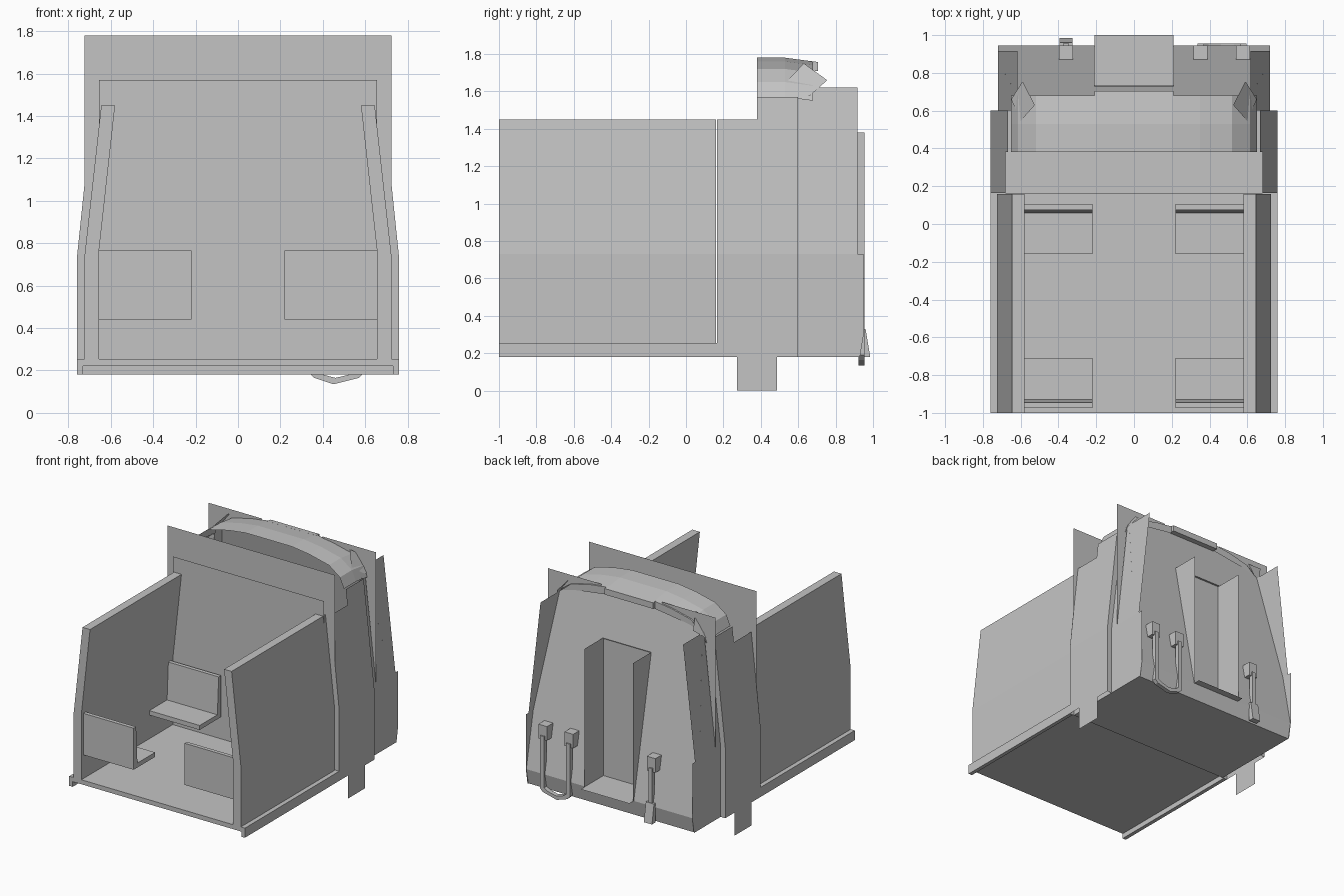
import bpy, bmesh
from mathutils import Vector

cube = bpy.data.objects.get("Cube")
if cube:
    bpy.data.objects.remove(cube, do_unlink=True)

grey = bpy.data.materials.new("plain grey")
grey.use_nodes = True
GREY = (0.55, 0.55, 0.55, 1)
grey.diffuse_color = GREY
grey.node_tree.nodes["Principled BSDF"].inputs["Base Color"].default_value = GREY


def build(name, polys, depth=None, mirror=False):
    """Object from flat polygons, optionally extruded by a vector and mirrored in x."""
    bm = bmesh.new()
    for poly in polys:
        face = bm.faces.new([bm.verts.new(p) for p in poly])
        if depth:
            ext = bmesh.ops.extrude_face_region(bm, geom=[face], use_keep_orig=True)
            moved = [g for g in ext["geom"] if isinstance(g, bmesh.types.BMVert)]
            bmesh.ops.translate(bm, verts=moved, vec=Vector(depth))
    if mirror:
        dup = bmesh.ops.duplicate(bm, geom=bm.verts[:] + bm.edges[:] + bm.faces[:])["geom"]
        for v in dup:
            if isinstance(v, bmesh.types.BMVert):
                v.co.x = -v.co.x
        bmesh.ops.reverse_faces(bm, faces=[f for f in dup if isinstance(f, bmesh.types.BMFace)])
    if depth:
        bmesh.ops.recalc_face_normals(bm, faces=bm.faces[:])
    mesh = bpy.data.meshes.new(name)
    bm.to_mesh(mesh)
    bm.free()
    mesh.materials.append(grey)
    ob = bpy.data.objects.new(name, mesh)
    bpy.context.scene.collection.objects.link(ob)


def box(name, x, y, z, mirror=False):
    base = [(x[0], y[0], z[0]), (x[1], y[0], z[0]), (x[1], y[1], z[0]), (x[0], y[1], z[0])]
    build(name, [base], (0, 0, z[1] - z[0]), mirror)


def at_y(y, pts):
    return [(x, y, z) for x, z in pts]


def whole(half):
    """Full symmetric outline from its right half."""
    return half + [(-x, z) for x, z in reversed(half)]


# Saloon floor between deeper side sills, and the cab floor
box("saloon_floor", (-0.73, 0.73), (-1, 0.165), (0.22, 0.255))
box("side_sill", (0.73, 0.76), (-1, 0.165), (0.18, 0.255), True)
box("cab_floor", (-0.72, 0.72), (0.165, 0.92), (0.18, 0.22))

# Saloon side walls, leaning in above the waist
wall = [(0.655, 0.255), (0.725, 0.255), (0.725, 0.73), (0.645, 1.45), (0.58, 1.45), (0.655, 0.77)]
build("saloon_wall", [at_y(-1, wall)], (0, 1.16, 0), True)

# Bulkhead and its inner lining
outline = [(0.76, 0.18), (0.76, 0.73), (0.725, 1.07), (0.725, 1.78)]
build("bulkhead", [at_y(0.165, whole(outline))])
build("bulkhead_lining", [at_y(0.13, whole([(0.655, 0.255), (0.655, 1.57)]))])

# Seats: cushion and back, facing each other
for label, y0, d in (("front", -0.975, 1), ("rear", 0.105, -1)):
    section = [(0, 0.44), (0.265, 0.44), (0.265, 0.475), (0.046, 0.475),
               (0.03, 0.765), (0, 0.765)]
    build(label + "_seat", [[(0.22, y0 + d * a, z) for a, z in section]], (0.435, 0, 0), True)


# Outer cab skins beside the doors, with hanging steps
def skin1_x(z):
    return 0.76 - max(0, z - 0.73) * 0.111


lower = [(0.165, 0.18), (0.273, 0.18), (0.273, 0), (0.487, 0), (0.487, 0.18),
         (0.6, 0.18), (0.6, 0.73), (0.165, 0.73)]
upper = [(0.165, 0.73), (0.6, 0.73), (0.6, 1.57), (0.38, 1.57), (0.38, 1.45), (0.165, 1.45)]
build("door_skin", [[(skin1_x(z), y, z) for y, z in p] for p in (lower, upper)], mirror=True)

# Strip joining the door skin to the nose side
build("door_pillar", [at_y(0.6, [(0.72, 0.18), (0.76, 0.18), (0.76, 0.73),
                                 (0.667, 1.57), (0.623, 1.57), (0.72, 0.73)])], mirror=True)


# Nose side skins running past the sloping end
def skin2_x(z):
    return 0.72 - max(0, z - 0.73) * 0.116


low = [(0.6, 0.18), (0.93, 0.18), (0.95, 0.3), (0.95, 0.73), (0.6, 0.73)]
high = [(0.6, 0.73), (0.917, 0.73), (0.917, 1.62), (0.6, 1.62)]
build("nose_side", [[(skin2_x(z), y, z) for y, z in p] for p in (low, high)], mirror=True)

# Cross frame around the cab section
frame = [(0.26, 1.752), (0.26, 1.765), (0.725, 1.765), (0.725, 1.07), (0.725, 0.73),
         (0.625, 1.62), (0.52, 1.7), (0.35, 1.74)]
build("cross_frame", [at_y(0.67, frame)], mirror=True)

# Arched roof shell, dipping to meet the end face
arch = whole([(0.65, 1.57), (0.615, 1.65), (0.52, 1.72), (0.35, 1.76), (0.2, 1.78)])
rows = [(0.38, 0), (0.53, 0), (0.68, -0.02)]
roof = []
for (ya, da), (yb, db) in zip(rows, rows[1:]):
    for (xa, za), (xb, zb) in zip(arch, arch[1:]):
        if abs(xa - xb) < 1:
            roof.append([(xa, ya, za + da), (xb, ya, zb + da), (xb, yb, zb + db), (xa, yb, za + db)])
build("cab_roof", roof)
build("roof_box", [[(-0.21, y, z) for y, z in
                    ((0.66, 1.71), (0.705, 1.71), (0.705, 1.757), (0.66, 1.763))]], (0.42, 0, 0))


# Sloping end face with a door opening, and the skirt under it
def end_y(z):
    return 0.945 - 0.2 * (z - 0.3)


end = [(0, 1.76), (0.2, 1.76), (0.35, 1.74), (0.52, 1.7), (0.617, 1.62), (0.72, 0.73), (0.72, 0.3),
       (0.21, 0.3), (0.21, 1.38), (0, 1.38)]
build("end_face", [[(x, end_y(z), z) for x, z in end]], mirror=True)
build("roof_lip", [[(0.2, 0.68, 1.76), (0.35, 0.68, 1.74), (0.52, 0.68, 1.7), (0.6, 0.68, 1.63),
                    (0.5, 0.68, 1.66), (0.21, 0.68, 1.7)]], mirror=True)
build("end_skirt", [[(-0.72, 0.945, 0.3), (-0.72, 0.92, 0.18), (0.72, 0.92, 0.18), (0.72, 0.945, 0.3)]])

# Recessed end door with side plates, sill and header
build("end_door", [at_y(0.72, whole([(0.21, 0.3), (0.21, 1.38)]))])
build("door_side", [[(0.21, y, z) for y, z in
                     ((0.72, 0.3), (0.955, 0.3), (0.955, 1.38), (0.72, 1.38))]], mirror=True)
build("door_sill", [[(-0.21, 0.72, 0.3), (0.21, 0.72, 0.3), (0.21, 1, 0.3), (-0.21, 1, 0.3)]])
build("door_header", [[(-0.21, 0.67, 1.38), (0.21, 0.67, 1.38), (0.21, 0.735, 1.38), (-0.21, 0.735, 1.38)]])

# Small angled corner plates beside the roof
build("corner_plate", [[(0.59, 0.755, 1.66), (0.525, 0.63, 1.75),
                        (0.6, 0.545, 1.66), (0.65, 0.66, 1.575)]], mirror=True)

# Strap-like hoses on the end face, with their mounts
loop = [(0.335, 0.6), (0.335, 0.19), (0.36, 0.165), (0.45, 0.135), (0.57, 0.165), (0.595, 0.19),
        (0.595, 0.6), (0.56, 0.6), (0.56, 0.2), (0.53, 0.182), (0.46, 0.165), (0.395, 0.182),
        (0.37, 0.2), (0.37, 0.6)]
build("looped_hose", [at_y(0.922, loop)], (0, 0.033, 0))
box("single_hose", (-0.375, -0.345), (0.922, 0.955), (0.2, 0.6))
build("hose_end", [[(-0.395, y, z) for y, z in
                    ((0.94, 0.18), (0.985, 0.18), (0.96, 0.33), (0.94, 0.33))]], (0.07, 0, 0))
for label, x in (("single", -0.36), ("inner", 0.352), ("outer", 0.578)):
    box(label + "_hose_mount", (x - 0.037, x + 0.037), (0.87, 0.945), (0.57, 0.68))
